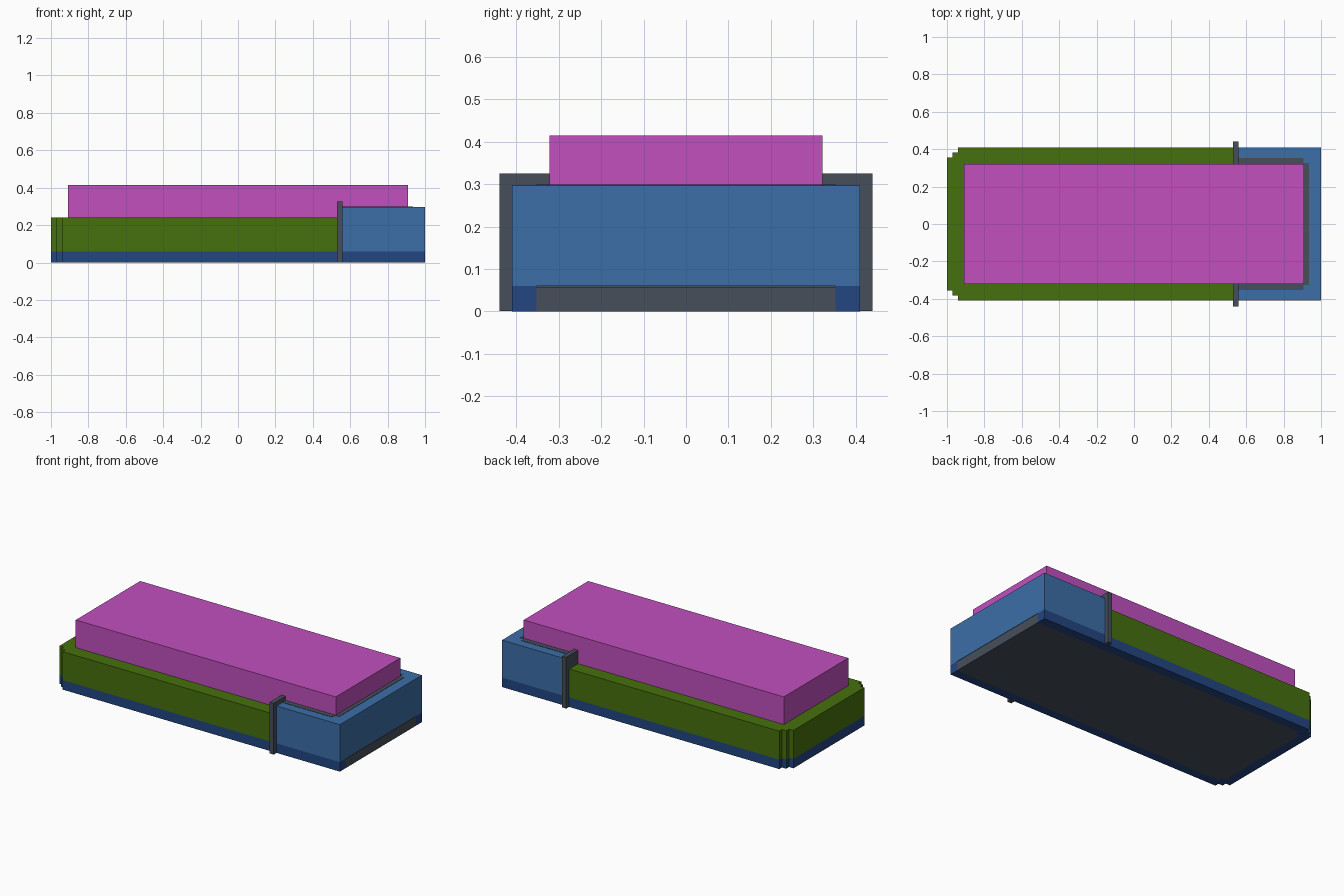
import bpy
import bmesh

cube = bpy.data.objects.get("Cube")
if cube:
    bpy.data.objects.remove(cube, do_unlink=True)


def material(name, rgb):
    """Flat material from sRGB bytes, stored as linear values."""
    lin = [((c / 255 + 0.055) / 1.055) ** 2.4 if c > 10 else c / 255 / 12.92 for c in rgb]
    m = bpy.data.materials.new(name)
    m.use_nodes = True
    m.diffuse_color = (*lin, 1)
    bsdf = next(n for n in m.node_tree.nodes if n.type == 'BSDF_PRINCIPLED')
    bsdf.inputs["Base Color"].default_value = (*lin, 1)
    return m


MAGENTA = material("magenta", (193, 80, 191))
GREEN = material("leaf green", (70, 112, 14))
BLUE = material("blue", (60, 110, 168))
NAVY = material("navy blue", (35, 70, 130))
GREY = material("slate grey", (71, 79, 91))


def prism(name, outline, z0, z1, mat):
    """Extrude a plan outline from z0 up to z1."""
    bm = bmesh.new()
    face = bm.faces.new([bm.verts.new((x, y, z0)) for x, y in outline])
    top = bmesh.ops.extrude_face_region(bm, geom=[face])["geom"]
    bmesh.ops.translate(bm, vec=(0, 0, z1 - z0),
                        verts=[v for v in top if isinstance(v, bmesh.types.BMVert)])
    bmesh.ops.recalc_face_normals(bm, faces=bm.faces)
    mesh = bpy.data.meshes.new(name)
    bm.to_mesh(mesh)
    bm.free()
    mesh.materials.append(mat)
    ob = bpy.data.objects.new(name, mesh)
    bpy.context.collection.objects.link(ob)
    return ob


def mirrored(half):
    """Close a half outline (y > 0) with its mirror image across y = 0."""
    return half + [(x, -y) for x, y in reversed(half)]


def box(name, x0, x1, half_y, z0, z1, mat):
    return prism(name, mirrored([(x0, half_y), (x1, half_y)]), z0, z1, mat)


# Stepped corners shared by the base rim and the mattress
steps = [(-1, 0.355), (-0.97, 0.355), (-0.97, 0.383), (-0.94, 0.383), (-0.94, 0.41)]
floor_half = [(-0.94, 0.325), (-0.91, 0.325), (-0.91, 0.353), (1, 0.353)]

# Base: U-shaped rim around a dark floor that is open at the +x end
rim_half = steps + [(1, 0.41)] + list(reversed(floor_half))
prism("base_rim", mirrored(rim_half), 0, 0.06, NAVY)
prism("base_floor", mirrored(floor_half), 0, 0.058, GREY)

# Main body and the raised end block
prism("main_body", mirrored(steps + [(0.53, 0.41)]), 0.06, 0.24, GREEN)
box("end_block", 0.555, 1, 0.41, 0.06, 0.297, BLUE)

# Dark lining let into the top of the end block
prism("end_lining", mirrored([(0.555, 0.353), (0.905, 0.353), (0.905, 0.325), (0.935, 0.325)]),
      0.285, 0.299, GREY)

# Band between the two sections
box("divider_band", 0.53, 0.558, 0.44, 0.001, 0.325, GREY)

# Slab lying on top
box("top_slab", -0.91, 0.91, 0.322, 0.24, 0.415, MAGENTA)
